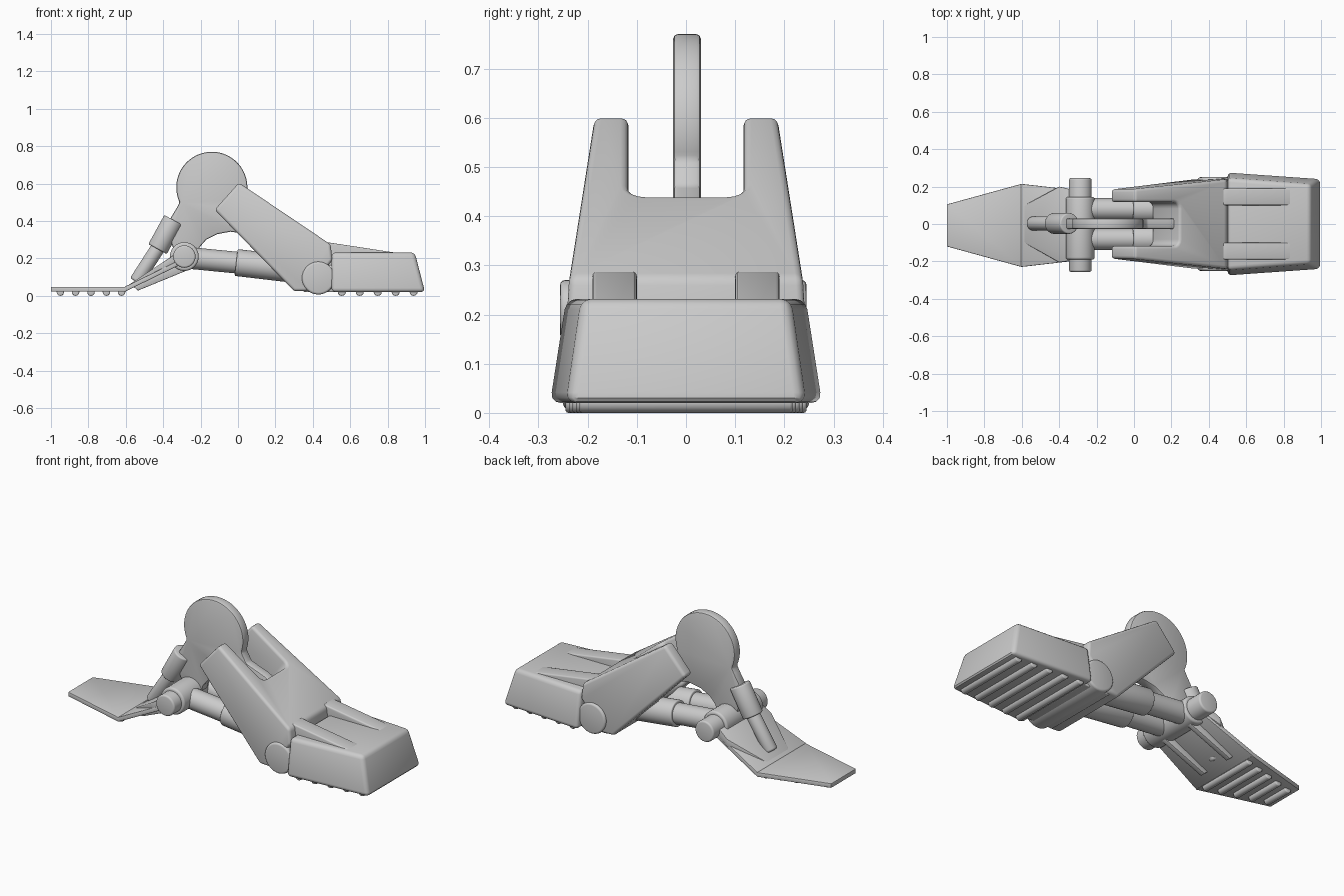
import bpy, bmesh, math
from mathutils import Vector


def finish(o, bevel=0.0, segs=3):
    if bevel:
        m = o.modifiers.new("bevel", 'BEVEL')
        m.width, m.segments, m.limit_method = bevel, segs, 'ANGLE'
        m.angle_limit = math.radians(35)
    bpy.ops.object.select_all(action='DESELECT')
    o.select_set(True)
    bpy.context.view_layer.objects.active = o
    for m in list(o.modifiers):
        bpy.ops.object.modifier_apply(modifier=m.name)
    bpy.ops.object.shade_smooth_by_angle(angle=math.radians(35))
    return o


def loft(name, a, b):
    """Solid between two matching outlines."""
    bm = bmesh.new()
    va, vb = [bm.verts.new(p) for p in a], [bm.verts.new(p) for p in b]
    bm.faces.new(va)
    bm.faces.new(vb[::-1])
    n = len(a)
    for i in range(n):
        bm.faces.new((va[i], vb[i], vb[(i + 1) % n], va[(i + 1) % n]))
    bmesh.ops.recalc_face_normals(bm, faces=bm.faces)
    me = bpy.data.meshes.new(name)
    bm.to_mesh(me)
    bm.free()
    o = bpy.data.objects.new(name, me)
    bpy.context.collection.objects.link(o)
    return o


def prism(name, pts, y0, y1):
    return loft(name, [(x, y0, z) for x, z in pts], [(x, y1, z) for x, z in pts])


def bar(name, p, q, r, bevel=0.0, sides=32):
    p, q = Vector(p), Vector(q)
    d = q - p
    bpy.ops.mesh.primitive_cylinder_add(vertices=sides, radius=r, depth=d.length, location=(p + q) / 2)
    o = bpy.context.object
    o.name = name
    o.rotation_euler = d.to_track_quat('Z', 'Y').to_euler()
    return finish(o, bevel)


# Large tapered toe block
finish(loft("front_toe_block",
            [(0.50, -0.278, 0.02), (1.0, -0.243, 0.02), (1.0, 0.243, 0.02), (0.50, 0.278, 0.02)],
            [(0.50, -0.245, 0.232), (0.945, -0.212, 0.232), (0.945, 0.212, 0.232), (0.50, 0.245, 0.232)]), 0.022)
# Raised wedges on the toe block
for s in (-1, 1):
    finish(prism("toe_wedge", [(0.47, 0.16), (0.47, 0.288), (0.50, 0.283), (0.86, 0.228), (0.86, 0.18)],
                 s * 0.10, s * 0.19), 0.008)

# Forked shin shell, widening downwards
shell = prism("shin_shell", [(-0.125, 0.46), (0.005, 0.605), (0.495, 0.275), (0.505, 0.19),
                             (0.37, 0.025), (0.30, 0.025)], -1, 1)
for v in shell.data.vertices:
    v.co.y *= 0.186 + 0.088 * (v.co.x * 0.82 - v.co.z * 0.57 + 0.35)
cut = prism("slot_cutter", [(0.354, 0.604), (0.012, 0.112), (-0.48, 0.454), (-0.138, 0.946)], -0.117, 0.117)
finish(cut, 0.035, 4)
cut.hide_render = True
m = shell.modifiers.new("slot", 'BOOLEAN')
m.operation, m.object, m.solver = 'DIFFERENCE', cut, 'EXACT'
finish(shell, 0.016)
bpy.data.objects.remove(cut)

# Toe hinge
bar("toe_hinge", (0.43, -0.25, 0.095), (0.43, 0.25, 0.095), 0.088, 0.012)
finish(prism("hinge_block", [(0.35, 0.02), (0.52, 0.02), (0.52, 0.15), (0.39, 0.15)], -0.225, 0.225), 0.005)

# Heel axle and its collar
bar("heel_axle", (-0.287, -0.256, 0.21), (-0.287, 0.245, 0.21), 0.06, 0.01)
bar("axle_collar", (-0.287, -0.19, 0.21), (-0.287, 0.145, 0.21), 0.077, 0.012)

# Twin struts joining the two feet
for s in (-1, 1):
    y = s * 0.08
    bar("strut_rod", (-0.287, y, 0.205), (0.05, y, 0.172), 0.058)
    bar("strut_sleeve", (-0.01, y, 0.178), (0.40, y, 0.13), 0.072, 0.006)

# Round-headed central plate
c, r = (-0.14, 0.58), 0.19
head = [(c[0] + r * math.cos(math.radians(a)), c[1] + r * math.sin(math.radians(a))) for a in range(-20, 201, 5)]
rest = [(-0.312, 0.50), (-0.325, 0.475), (-0.37, 0.40), (-0.37, 0.32), (-0.33, 0.21), (-0.22, 0.20),
        (-0.205, 0.26), (-0.17, 0.30), (-0.11, 0.33), (-0.04, 0.343), (0.03, 0.333), (0.09, 0.30),
        (0.16, 0.24), (0.27, 0.26), (0.25, 0.38), (0.18, 0.42), (0.07, 0.46)]
finish(prism("ankle_plate", head + rest, -0.026, 0.03), 0.009, 2)

# Rear piston
bar("piston_barrel", (-0.345, 0.003, 0.405), (-0.43, 0.003, 0.25), 0.056, 0.008)
bar("piston_rod", (-0.40, 0.003, 0.30), (-0.545, 0.003, 0.075), 0.038, 0.012)

# Flat heel sole, sloping heel plate and raised pad
sole = [(-1.0, -0.12), (-0.60, -0.23), (-0.60, 0.215), (-1.0, 0.105)]
finish(loft("heel_sole", [(x, y, 0.022) for x, y in sole], [(x, y, 0.048) for x, y in sole]), 0.004, 2)
slope = [(-0.605, -0.23, 0.022), (-0.26, -0.19, 0.19), (-0.26, 0.175, 0.19), (-0.605, 0.215, 0.022)]
finish(loft("heel_slope", slope, [(x, y, z + 0.027) for x, y, z in slope]), 0.004, 2)
pad = [(-0.595, -0.095), (-0.40, -0.205), (-0.29, -0.19), (-0.29, 0.175), (-0.40, 0.20), (-0.595, 0.095)]
finish(loft("heel_pad", [(x, y, 0.04 + (x + 0.595) * 0.5) for x, y in pad],
            [(x, y, 0.052 + (x + 0.595) * 0.66) for x, y in pad]), 0.004, 2)
# Ribs under the heel slope
for s in (-1, 1):
    finish(prism("heel_rib", [(-0.56, 0.05), (-0.535, 0.028), (-0.25, 0.145), (-0.25, 0.20)],
                 s * 0.085, s * 0.115), 0.004, 2)

# Tread bars under both feet
for i in range(5):
    x = 0.555 + i * 0.096
    w = 0.245 - i * 0.007
    bar("front_tread", (x, -w, 0.022), (x, w, 0.022), 0.022, 0.006, 12)
    x = -0.95 + i * 0.082
    w = 0.085 + i * 0.023
    bar("heel_tread", (x, -w - 0.007, 0.02), (x, w - 0.007, 0.02), 0.02, 0.006, 12)
